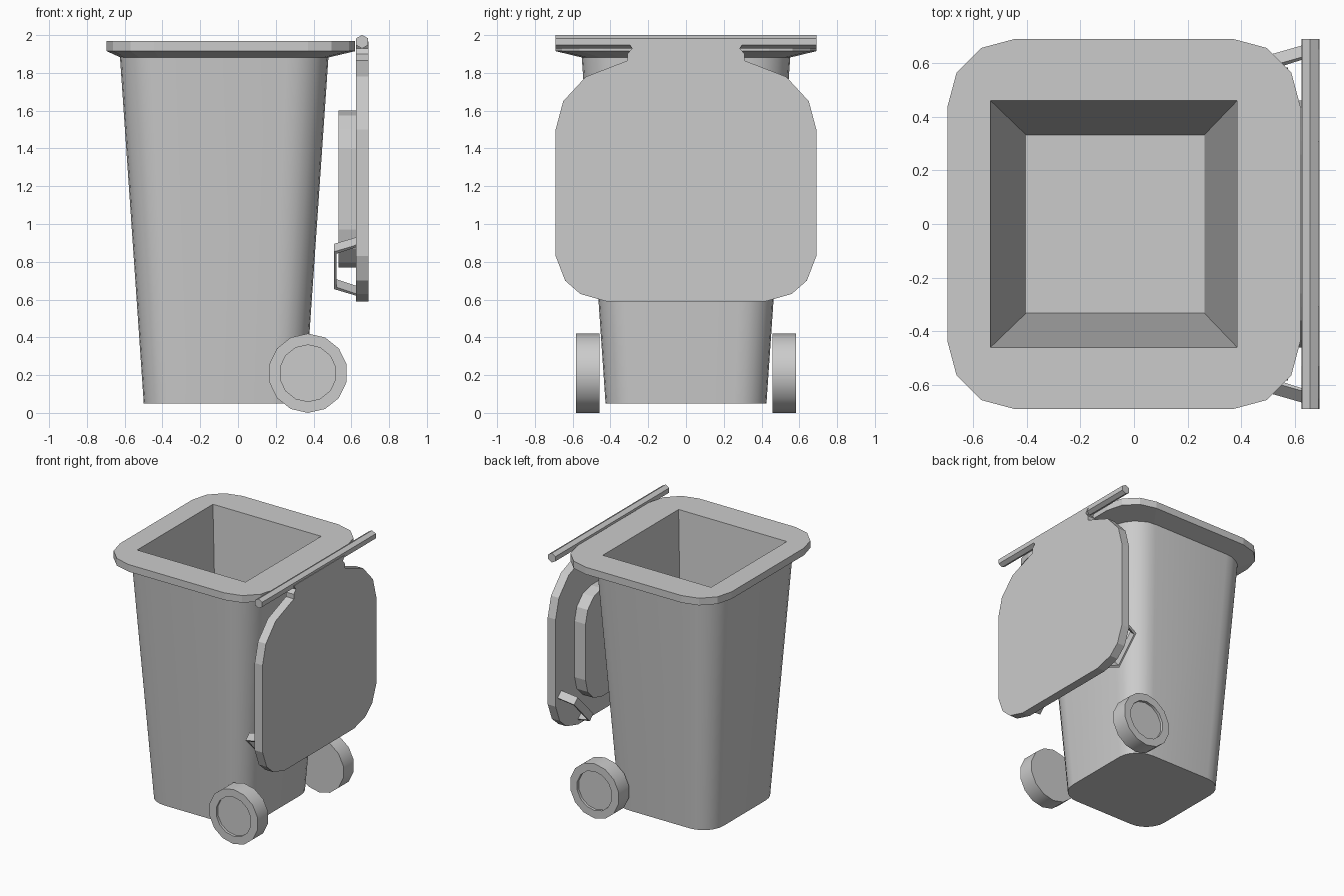
import bpy, bmesh, math
from mathutils import Vector

if "Cube" in bpy.data.objects:
    bpy.data.objects.remove(bpy.data.objects["Cube"])


def loft(name, rings, caps=(True, True), smooth=None):
    """Skin a stack of equal-length point rings into one object."""
    bm = bmesh.new()
    vs = [[bm.verts.new(p) for p in r] for r in rings]
    n = len(rings[0])
    for a, b in zip(vs, vs[1:]):
        for i in range(n):
            j = (i + 1) % n
            bm.faces.new((a[i], a[j], b[j], b[i]))
    if caps[0]:
        bm.faces.new(vs[0][::-1])
    if caps[1]:
        bm.faces.new(vs[-1])
    bmesh.ops.remove_doubles(bm, verts=bm.verts, dist=1e-4)
    bmesh.ops.recalc_face_normals(bm, faces=bm.faces)
    me = bpy.data.meshes.new(name)
    bm.to_mesh(me)
    bm.free()
    ob = bpy.data.objects.new(name, me)
    bpy.context.collection.objects.link(ob)
    if smooth:
        bpy.ops.object.select_all(action='DESELECT')
        ob.select_set(True)
        bpy.context.view_layer.objects.active = ob
        bpy.ops.object.shade_smooth_by_angle(angle=math.radians(smooth))
    return ob


def rounded(cx, cy, hx, hy, r, segs):
    """Rounded rectangle outline in 2D."""
    pts = []
    for k, (sx, sy) in enumerate(((1, 1), (-1, 1), (-1, -1), (1, -1))):
        for i in range(segs + 1):
            a = math.pi / 2 * (k + i / segs)
            pts.append((cx + sx * (hx - r) + r * math.cos(a),
                        cy + sy * (hy - r) + r * math.sin(a)))
    return pts


def flat(z, cx, h, r, segs, hy=None):
    return [(x, y, z) for x, y in rounded(cx, 0, h, hy or h, r, segs)]


def circle_y(cx, cz, r, y, n, phase=math.pi / 2):
    return [(cx + r * math.cos(phase + i * math.tau / n), y,
             cz + r * math.sin(phase + i * math.tau / n)) for i in range(n)]


# Tapered outer body
loft("bin_body", [flat(0.05, -0.073, 0.426, 0.17, 6),
                  flat(1.885, -0.073, 0.552, 0.22, 6)],
     caps=(True, False), smooth=35)

# Flared rim continuing into the square cavity
loft("rim_and_cavity", [flat(1.88, -0.073, 0.545, 0.2, 3),
                        flat(1.915, -0.0375, 0.6575, 0.25, 3, 0.69),
                        flat(1.97, -0.0375, 0.6575, 0.25, 3, 0.69),
                        flat(1.97, -0.075, 0.46, 0, 3),
                        flat(0.12, -0.07, 0.332, 0, 3)],
     caps=(False, True))

# Hinge rod
loft("hinge_rod", [circle_y(0.657, 1.965, 0.036, y, 6) for y in (-0.69, 0.69)])

# Open lid hanging at the side, with notched neck up to the rod
half = [(0.42, 0.59), (0.56, 0.63), (0.64, 0.70), (0.69, 0.83), (0.69, 1.50),
        (0.65, 1.65), (0.53, 1.78), (0.31, 1.865), (0.31, 1.90),
        (0.285, 1.93), (0.31, 1.965)]
outline = half + [(-y, z) for y, z in reversed(half)]
loft("lid", [[(x, y, z) for y, z in outline] for x in (0.625, 0.692)])

# Raised plug on the inside of the lid
plug = rounded(0, 1.185, 0.46, 0.415, 0.2, 3)
loft("lid_plug", [[(x, y, z) for y, z in plug] for x in (0.63, 0.532)])

# Strap handles across both lower lid corners
for s, side in ((1, "left"), (-1, "right")):
    top, low = Vector((0, s * 0.645, 0.91)), Vector((0, s * 0.385, 0.64))
    run = (low - top).normalized()
    wide = run.cross(Vector((1, 0, 0))) * 0.03
    t = 0.014
    length = (low - top).length
    outer = [(0, 0.63), (0.05, 0.508), (length - 0.05, 0.508), (length, 0.63)]
    inner = [(t, 0.63), (0.05 + t, 0.508 + t),
             (length - 0.05 - t, 0.508 + t), (length - t, 0.63)]
    rings = []
    for (d0, x0), (d1, x1) in zip(outer, inner):
        a = top + run * d0 + Vector((x0, 0, 0))
        b = top + run * d1 + Vector((x1, 0, 0))
        rings.append([a - wide, a + wide, b + wide, b - wide])
    loft("lid_handle_" + side, rings)

# Wheels with recessed hub faces
for s, side in ((1, "left"), (-1, "right")):
    loft("wheel_" + side,
         [circle_y(0.37, 0.21, r, s * y, 14)
          for r, y in ((0.21, 0.457), (0.21, 0.583), (0.15, 0.583), (0.15, 0.563))],
         smooth=35)
